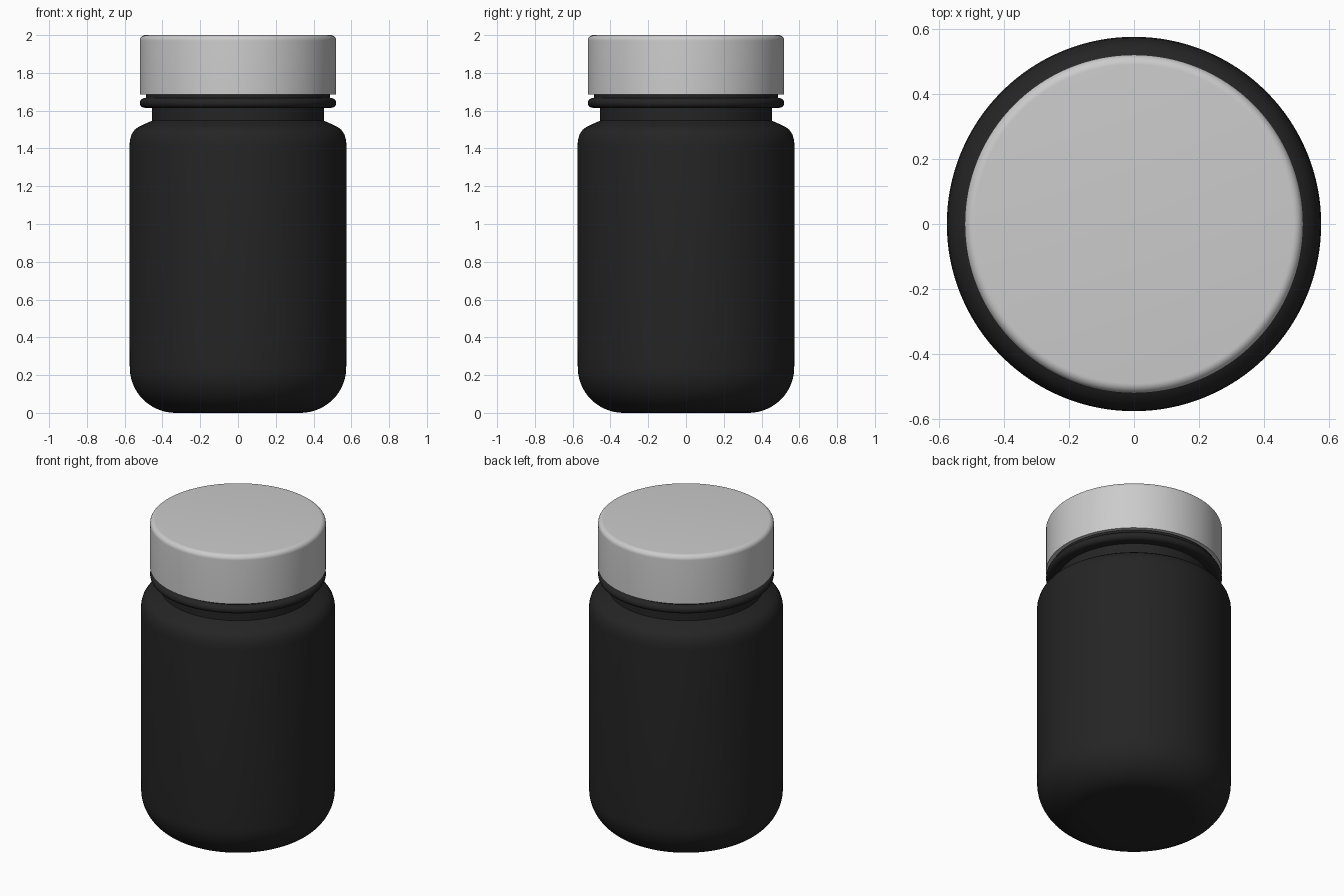
import bpy, bmesh, math

if "Cube" in bpy.data.objects:
    bpy.data.objects.remove(bpy.data.objects["Cube"])

SEGMENTS = 128


def arc(cx, cz, rx, rz, a0, a1, n=10):
    """Points on an elliptical arc in the (radius, z) plane, angles in degrees."""
    pts = []
    for i in range(n + 1):
        a = math.radians(a0 + (a1 - a0) * i / n)
        pts.append((cx + rx * math.cos(a), cz + rz * math.sin(a)))
    return pts


def lathe(name, profile):
    """Spin a (radius, z) profile around the z axis."""
    bm = bmesh.new()
    verts = [bm.verts.new((r, 0, z)) for r, z in profile]
    edges = [bm.edges.new(pair) for pair in zip(verts, verts[1:])]
    bmesh.ops.spin(bm, geom=verts + edges, cent=(0, 0, 0), axis=(0, 0, 1),
                   angle=2 * math.pi, steps=SEGMENTS)
    bmesh.ops.remove_doubles(bm, verts=bm.verts, dist=1e-5)
    bmesh.ops.recalc_face_normals(bm, faces=bm.faces)
    mesh = bpy.data.meshes.new(name)
    bm.to_mesh(mesh)
    bm.free()
    obj = bpy.data.objects.new(name, mesh)
    bpy.context.collection.objects.link(obj)
    bpy.ops.object.select_all(action='DESELECT')
    obj.select_set(True)
    bpy.context.view_layer.objects.active = obj
    bpy.ops.object.shade_smooth_by_angle(angle=math.radians(35))
    return obj


# Bottle: rounded base, straight wall, soft shoulder, neck, bead ring and mouth
bottle_profile = (
    [(0, 0)]
    + arc(0.33, 0.24, 0.243, 0.24, -90, 0, 14)
    + [(0.575, 0.37), (0.575, 1.41)]
    + [(0.572, 1.445), (0.563, 1.475), (0.547, 1.499), (0.525, 1.515),
       (0.495, 1.529), (0.455, 1.547)]
    + [(0.455, 1.615)]
    + arc(0.493, 1.641, 0.027, 0.026, -90, 90)
    + [(0.487, 1.667), (0.487, 1.72), (0.455, 1.72), (0.455, 1.93), (0, 1.93)]
)
# keep the base curve within the wall radius
bottle_profile = [(min(r, 0.573 if z < 0.37 else 0.575), z) for r, z in bottle_profile]
bottle = lathe("bottle", bottle_profile)

black = bpy.data.materials.new("black_plastic")
black.diffuse_color = (0.018, 0.018, 0.018, 1)
black.use_nodes = True
black.node_tree.nodes["Principled BSDF"].inputs["Base Color"].default_value = black.diffuse_color
bottle.data.materials.append(black)

# Cap: hollow shell with a softened top edge
cap_profile = (
    [(0, 2.0)]
    + arc(0.49, 1.97, 0.03, 0.03, 90, 0, 8)
    + [(0.52, 1.685), (0.495, 1.685), (0.495, 1.95), (0, 1.95)]
)
lathe("cap", cap_profile)
